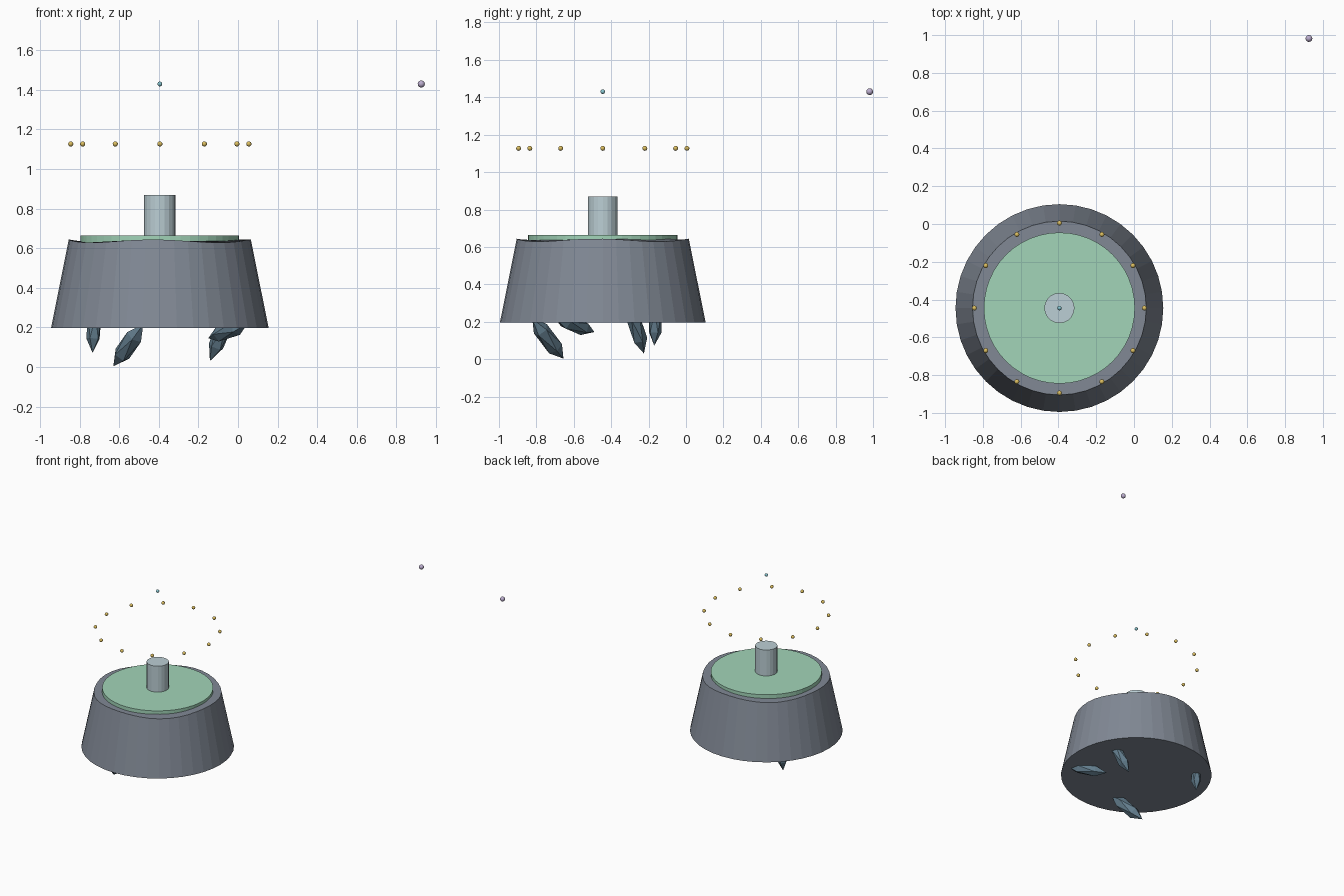
import bpy, bmesh, math
from mathutils import Vector

if "Cube" in bpy.data.objects:
    bpy.data.objects.remove(bpy.data.objects["Cube"])

CX, CY = -0.395, -0.445


def material(name, rgb):
    m = bpy.data.materials.new(name)
    m.diffuse_color = (*rgb, 1)
    m.use_nodes = True
    m.node_tree.nodes["Principled BSDF"].inputs["Base Color"].default_value = m.diffuse_color
    return m


ROCK = material("slate", (0.22, 0.25, 0.30))
GRASS = material("pale_green", (0.36, 0.66, 0.48))
STONE = material("pale_blue", (0.50, 0.62, 0.66))
CRYSTAL = material("crystal_blue", (0.12, 0.20, 0.26))
GOLD = material("gold", (0.72, 0.52, 0.12))
TEAL = material("teal", (0.25, 0.58, 0.65))
LILAC = material("lilac", (0.50, 0.42, 0.62))


def finish(name, mat, smooth=False):
    ob = bpy.context.object
    ob.name = name
    ob.data.materials.append(mat)
    if smooth:
        bpy.ops.object.shade_smooth_by_angle(angle=math.radians(35))
    return ob


def disc(name, r1, r2, z0, z1, sides, mat):
    bpy.ops.mesh.primitive_cone_add(vertices=sides, radius1=r1, radius2=r2, depth=z1 - z0,
                                    location=(CX, CY, (z0 + z1) / 2))
    return finish(name, mat)


def ball(name, loc, r, mat):
    bpy.ops.mesh.primitive_uv_sphere_add(segments=16, ring_count=10, radius=r, location=loc)
    return finish(name, mat, True)


# Tapered island body with a slightly uneven rim
body = disc("island_body", 0.55, 0.46, 0.196, 0.636, 40, ROCK)
for v in body.data.vertices:
    if v.co.z > 0:
        a = math.atan2(v.co.y, v.co.x)
        v.co.z += 0.008 * math.cos(4 * a + 0.3)

# Green top and central pillar
disc("green_top", 0.40, 0.40, 0.60, 0.664, 48, GRASS)
disc("pillar", 0.08, 0.08, 0.655, 0.87, 20, STONE)

# Crystals hanging under the island: lower tip, axis, half length, radius
crystals = [
    ((-0.735, -0.17, 0.072), (0.05, 0.05, 1.0), 0.13, 0.040),
    ((-0.63, -0.655, 0.003), (0.49, -0.54, 0.69), 0.155, 0.050),
    ((-0.142, -0.225, 0.03), (0.36, -0.25, 0.87), 0.15, 0.045),
    ((-0.15, -0.49, 0.145), (0.66, -0.70, 0.25), 0.15, 0.045),
]
for i, (tip, axis, half, r) in enumerate(crystals):
    d = Vector(axis).normalized()
    bpy.ops.mesh.primitive_ico_sphere_add(subdivisions=1, radius=1,
                                          location=Vector(tip) + d * half)
    ob = finish(f"crystal_{i + 1}", CRYSTAL)
    ob.scale = (r, r, half)
    ob.rotation_euler = d.to_track_quat('Z', 'Y').to_euler()

# Floating ring of lights, the light above the pillar, and the distant orb
for i in range(12):
    a = i * math.tau / 12
    ball(f"ring_light_{i + 1}", (CX + 0.45 * math.cos(a), CY + 0.45 * math.sin(a), 1.127), 0.013, GOLD)
ball("pillar_light", (CX, CY, 1.43), 0.012, TEAL)
ball("distant_orb", (0.926, 0.982, 1.43), 0.018, LILAC)
